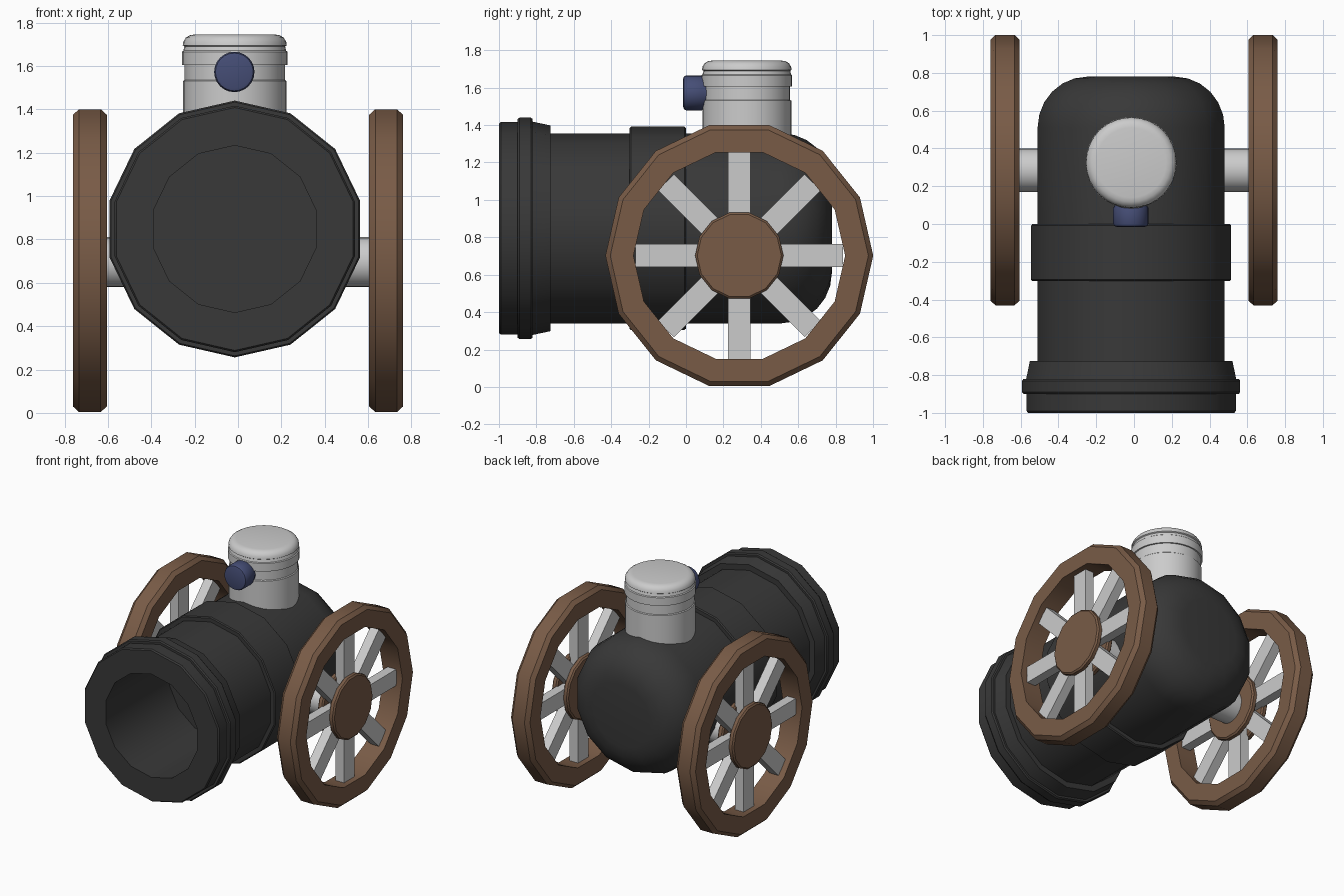
import bpy, bmesh
from math import pi, sin, cos, radians
from mathutils import Matrix, Vector

if "Cube" in bpy.data.objects:
    bpy.data.objects.remove(bpy.data.objects["Cube"])


def material(name, rgb):
    m = bpy.data.materials.new(name)
    m.diffuse_color = (*rgb, 1)
    m.use_nodes = True
    m.node_tree.nodes["Principled BSDF"].inputs["Base Color"].default_value = m.diffuse_color
    return m


IRON = material("dark_iron", (0.04, 0.04, 0.04))
WOOD = material("brown_wood", (0.19, 0.105, 0.062))
BLUE = material("blue_paint", (0.06, 0.075, 0.18))


def finish(bm, name, mat=None, smooth=True):
    bmesh.ops.remove_doubles(bm, verts=bm.verts, dist=1e-5)
    bmesh.ops.recalc_face_normals(bm, faces=bm.faces)
    me = bpy.data.meshes.new(name)
    bm.to_mesh(me)
    bm.free()
    ob = bpy.data.objects.new(name, me)
    bpy.context.collection.objects.link(ob)
    if mat:
        me.materials.append(mat)
    if smooth:
        bpy.ops.object.select_all(action='DESELECT')
        ob.select_set(True)
        bpy.context.view_layer.objects.active = ob
        bpy.ops.object.shade_smooth_by_angle(angle=radians(30))
    return ob


def lathe(name, profile, sides, axis, centre, mat=None, phase=0.0, closed=False):
    """Spin (radius, height) points round the x, y or z axis through centre."""
    def place(r, h, a):
        u, v = r * cos(a), r * sin(a)
        p = {'x': (h, u, v), 'y': (u, h, v), 'z': (u, v, h)}[axis]
        return Vector(p) + Vector(centre)
    bm = bmesh.new()
    rings = [[bm.verts.new(place(r, h, phase + 2 * pi * i / sides)) for i in range(sides)]
             for r, h in profile if r > 0]
    pairs = list(zip(rings, rings[1:]))
    if closed:
        pairs.append((rings[-1], rings[0]))
    else:
        bm.faces.new(rings[0])
        bm.faces.new(rings[-1])
    for a, b in pairs:
        for i in range(sides):
            j = (i + 1) % sides
            bm.faces.new((a[i], a[j], b[j], b[i]))
    return finish(bm, name, mat)


CX = -0.015

# Barrel: bore, stepped muzzle, tube, band and rounded breech
barrel = [(0.385, -0.25), (0.385, -1), (0.56, -1), (0.568, -0.99), (0.568, -0.9),
          (0.585, -0.9), (0.592, -0.89), (0.592, -0.83), (0.585, -0.82), (0.57, -0.82),
          (0.55, -0.725), (0.508, -0.725), (0.508, -0.302),
          (0.536, -0.302), (0.543, -0.295), (0.543, -0.008), (0.536, 0), (0.508, 0)]
barrel += [(0.238 + 0.27 * cos(t * pi / 12), 0.51 + 0.27 * sin(t * pi / 12)) for t in range(7)]
lathe("barrel", barrel, 14, 'y', (CX, 0, 0.848), IRON, phase=pi / 2)

# Chimney with grooves and a rounded cap
chimney = [(0.238, 1.15), (0.238, 1.53), (0.232, 1.535), (0.232, 1.605), (0.243, 1.605),
           (0.243, 1.665), (0.237, 1.67), (0.232, 1.69), (0.24, 1.695), (0.237, 1.712),
           (0.226, 1.73), (0.208, 1.741), (0.185, 1.745)]
lathe("chimney", chimney, 32, 'z', (CX, 0.325, 0), None)

# Blue knob on the front of the chimney
knob = [(0.075, -0.015), (0.087, -0.011), (0.093, 0), (0.093, 0.085), (0.085, 0.1), (0.085, 0.15)]
lathe("knob", knob, 24, 'y', (-0.017, 0, 1.572), BLUE)

# Axle
WY, WZ = 0.285, 0.702
lathe("axle", [(0.115, -0.72), (0.115, 0.72)], 24, 'x', (0, WY, WZ - 0.007))

# Wheels: chamfered rim, two hub discs and eight spokes
rim = [(0.566, -0.078), (0.69, -0.078), (0.716, -0.05), (0.716, 0.05), (0.69, 0.078), (0.566, 0.078)]
hub = [(0.225, -0.022), (0.236, -0.012), (0.236, 0.012), (0.225, 0.022)]
for side, label in ((-1, "left"), (1, "right")):
    x = side * 0.683
    lathe(label + "_wheel_rim", rim, 14, 'x', (x, WY, WZ), WOOD, closed=True)
    for off, where in ((-0.048, "inner"), (0.048, "outer")):
        lathe(f"{label}_{where}_hub", hub, 14, 'x', (x + side * off, WY, WZ), WOOD)
    bm = bmesh.new()
    for i in range(4):
        m = (Matrix.Translation((x, WY, WZ)) @ Matrix.Rotation(i * pi / 4, 4, 'X')
             @ Matrix.Diagonal((0.07, 0.122, 1.11, 1)))
        bmesh.ops.create_cube(bm, size=1, matrix=m)
    finish(bm, label + "_spokes", smooth=False)
